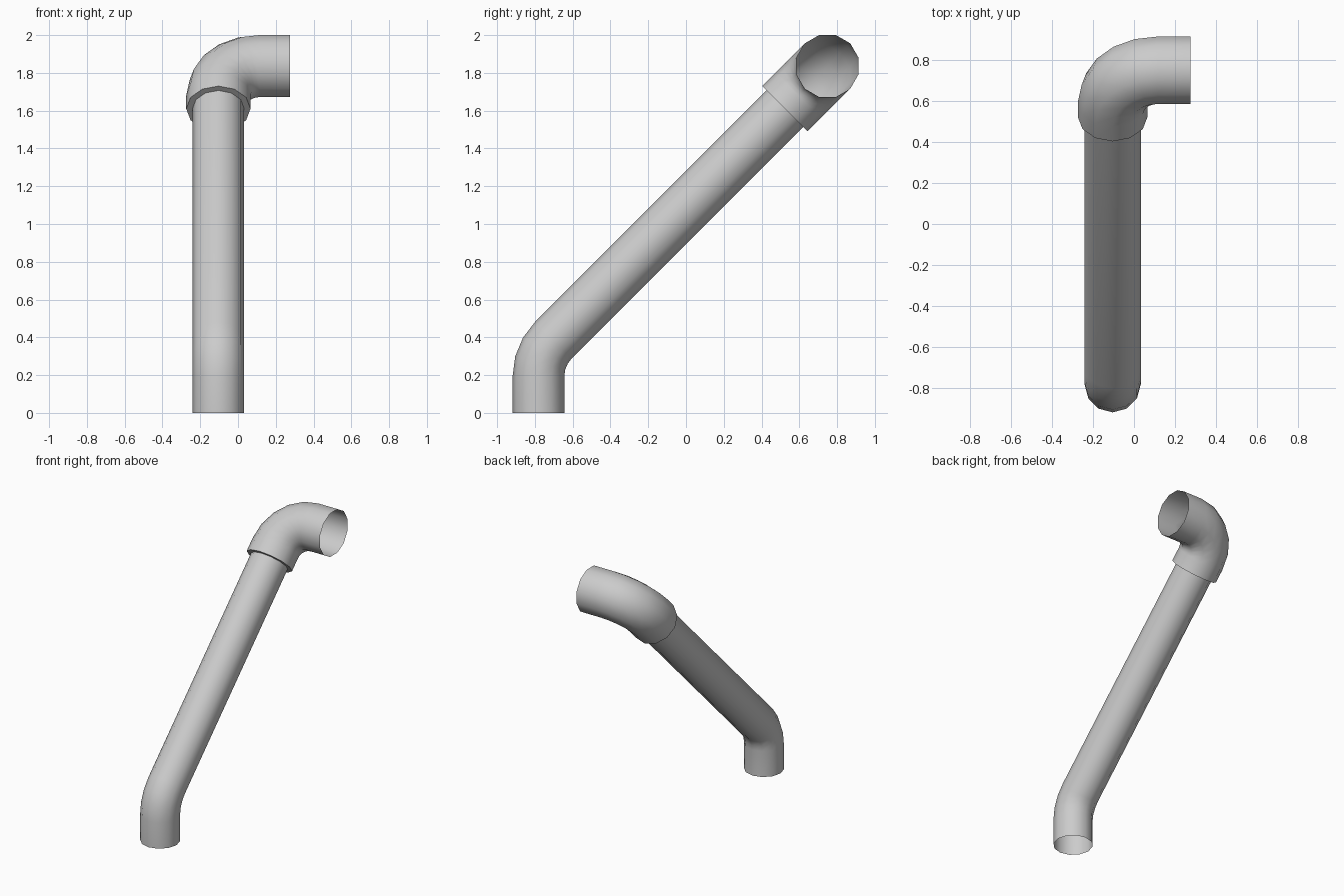
import bpy, bmesh
from math import sin, cos, tan, pi, radians
from mathutils import Vector

SIDES = 12
CX = -0.104
PIPE_R, ELBOW_R = 0.137, 0.17

old = bpy.data.objects.get("Cube")
if old:
    bpy.data.objects.remove(old, do_unlink=True)

# Single plain grey
grey = bpy.data.materials.new("light grey")
grey.use_nodes = True
grey.diffuse_color = (0.6, 0.6, 0.6, 1)
grey.node_tree.nodes["Principled BSDF"].inputs["Base Color"].default_value = (0.6, 0.6, 0.6, 1)


def bent_path(start, a, b, before, after, angle, radius, steps):
    """Centre points and tangents: straight along a, arc towards b, straight again."""
    path = [(start, a)]
    bend = start + a * before
    for i in range(steps + 1):
        t = angle * i / steps
        path.append((bend + a * radius * sin(t) + b * radius * (1 - cos(t)),
                     a * cos(t) + b * sin(t)))
    end, tangent = path[-1]
    path.append((end + tangent * after, tangent))
    return path


def tube(name, path, side, radius, rim=None):
    """Open round tube swept along a flat path, with an optional rim at its start."""
    bm = bmesh.new()

    def ring(centre, tangent, r):
        up = tangent.cross(side)
        return [bm.verts.new(centre + side * r * cos(2 * pi * k / SIDES)
                             + up * r * sin(2 * pi * k / SIDES)) for k in range(SIDES)]

    rings = [ring(p, t, radius) for p, t in path]
    if rim:
        rings.insert(0, ring(*path[0], rim))
    for lower, upper in zip(rings, rings[1:]):
        for k in range(SIDES):
            j = (k + 1) % SIDES
            bm.faces.new((lower[k], lower[j], upper[j], upper[k]))
    # Face the wall outwards
    bm.normal_update()
    wall = rings[1]
    face = next(f for f in bm.faces if wall[0] in f.verts and rings[2][0] in f.verts)
    if face.normal.dot(wall[0].co - path[0 if rim else 1][0]) < 0:
        bmesh.ops.reverse_faces(bm, faces=bm.faces[:])
    mesh = bpy.data.meshes.new(name)
    bm.to_mesh(mesh)
    bm.free()
    mesh.materials.append(grey)
    obj = bpy.data.objects.new(name, mesh)
    bpy.context.collection.objects.link(obj)
    bpy.ops.object.select_all(action="DESELECT")
    obj.select_set(True)
    bpy.context.view_layer.objects.active = obj
    bpy.ops.object.shade_smooth_by_angle(angle=radians(45))
    return obj


X, Y, Z = Vector((1, 0, 0)), Vector((0, 1, 0)), Vector((0, 0, 1))
slope = (Y + Z).normalized()
normal = (Z - Y).normalized()
collar = Vector((CX, 0.523, 1.61))

# Long pipe: short upright foot, then a 45 degree rise into the collar
foot = Vector((CX, -0.781, 0))
corner = foot + Z * 0.306
bend_r = 0.27
trim = bend_r * tan(pi / 8)
tube("long_pipe",
     bent_path(foot, Z, Y, 0.306 - trim, (collar - corner).length - trim,
               pi / 4, bend_r, 3),
     X, PIPE_R)

# Wider elbow turning sideways at the top
tube("top_elbow",
     bent_path(collar, slope, X, 0.10, 0.275 - CX - 0.22, pi / 2, 0.22, 5),
     normal, ELBOW_R, rim=PIPE_R)
